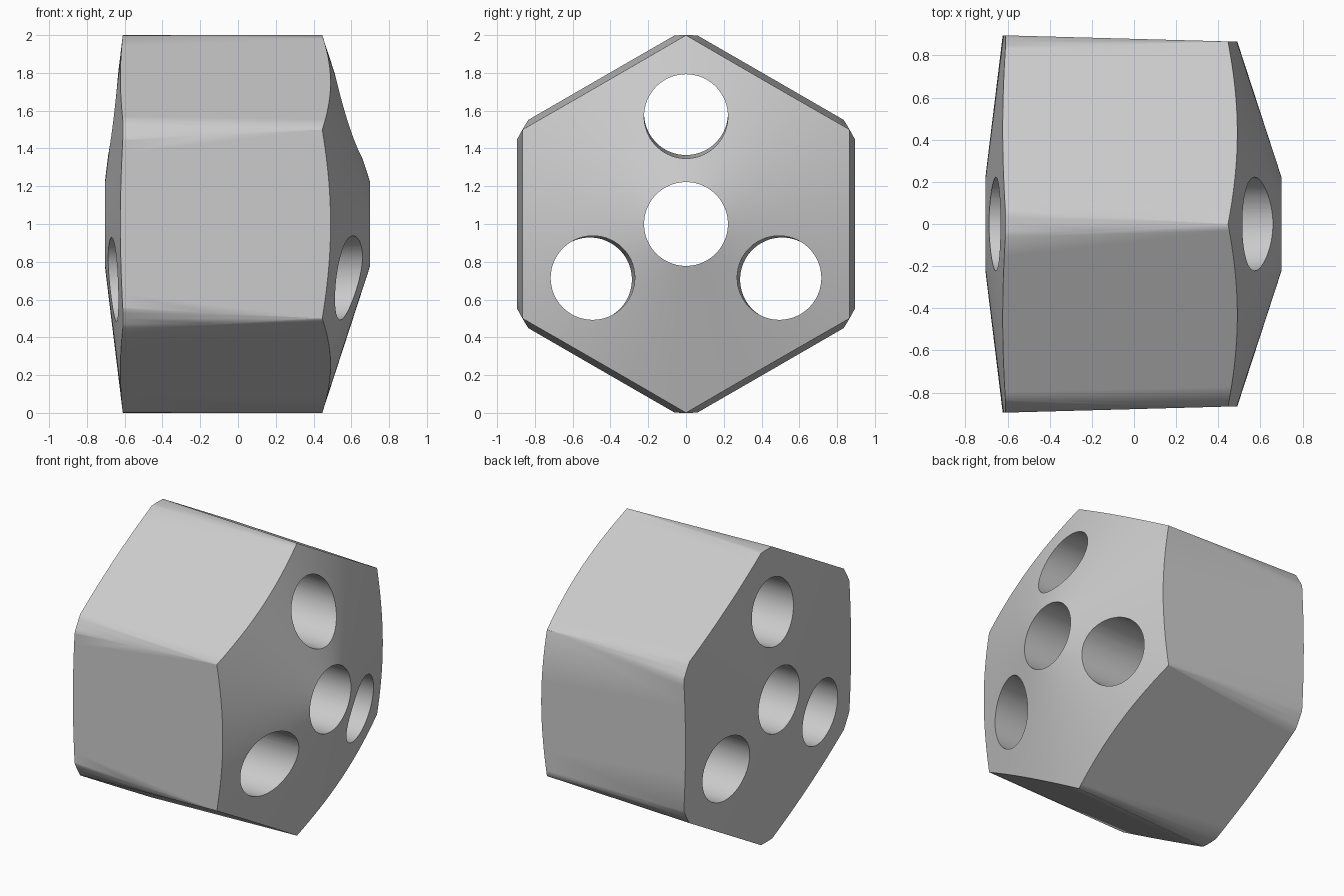
import bpy, bmesh, math
from mathutils import Vector, Matrix

cube = bpy.data.objects.get("Cube")
if cube:
    bpy.data.objects.remove(cube, do_unlink=True)

CENTRE = Vector((0, 0, 1))
SEGMENTS = 192
HOLE_RADIUS = 0.222

steel = bpy.data.materials.new("plain_grey")
steel.use_nodes = True
grey = (0.6, 0.6, 0.6, 1)
steel.diffuse_color = grey
steel.node_tree.nodes["Principled BSDF"].inputs["Base Color"].default_value = grey


def make_object(name, bm):
    bmesh.ops.recalc_face_normals(bm, faces=bm.faces)
    mesh = bpy.data.meshes.new(name)
    bm.to_mesh(mesh)
    bm.free()
    mesh.materials.append(steel)
    obj = bpy.data.objects.new(name, mesh)
    bpy.context.collection.objects.link(obj)
    return obj


# Turned blank: a round bar with a shallow cone on the left-hand end, a steep one on the right
bm = bmesh.new()
profile = [(-0.732, 0), (-0.61, 1), (0.46, 1), (0.446, 1), (0.772, 0)]
profile.pop(2)
verts = [bm.verts.new((x, 0, 1 + r)) for x, r in profile]
edges = [bm.edges.new(pair) for pair in zip(verts, verts[1:])]
bmesh.ops.spin(bm, geom=verts + edges, cent=CENTRE, axis=(1, 0, 0),
               angle=math.tau, steps=SEGMENTS)
bmesh.ops.remove_doubles(bm, verts=bm.verts, dist=1e-5)

# Six slightly tapered flats
for i in range(6):
    a = i * math.pi / 3
    outward = Vector((0, math.cos(a), math.sin(a)))
    point = CENTRE + outward * 0.866 + Vector((0.446, 0, 0))
    cut = bmesh.ops.bisect_plane(bm, geom=bm.verts[:] + bm.edges[:] + bm.faces[:],
                                 plane_co=point, plane_no=outward + Vector((0.0272, 0, 0)),
                                 clear_outer=True)
    rim = [e for e in cut["geom_cut"] if isinstance(e, bmesh.types.BMEdge)]
    bmesh.ops.contextual_create(bm, geom=rim)
body = make_object("drill_head", bm)

# Bores: one straight in the middle, three leaning outwards around it
bm = bmesh.new()
directions = [None] + [math.radians(90 + 120 * i) for i in range(3)]
for a in directions:
    out = Vector((0, math.cos(a), math.sin(a))) if a is not None else Vector()
    near = CENTRE + Vector((0.58, 0, 0)) + out * 0.57
    far = CENTRE + Vector((-0.66, 0, 0)) + out * 0.587
    turn = (near - far).to_track_quat('Z', 'Y').to_matrix().to_4x4()
    bmesh.ops.create_cone(bm, cap_ends=True, segments=96, radius1=HOLE_RADIUS,
                          radius2=HOLE_RADIUS, depth=2,
                          matrix=Matrix.Translation((near + far) / 2) @ turn)
cutter = make_object("bore_cutter", bm)

boolean = body.modifiers.new("bores", 'BOOLEAN')
boolean.operation = 'DIFFERENCE'
boolean.solver = 'EXACT'
boolean.object = cutter
bpy.context.view_layer.objects.active = body
for obj in bpy.context.selected_objects:
    obj.select_set(False)
body.select_set(True)
bpy.ops.object.modifier_apply(modifier=boolean.name)
bpy.data.objects.remove(cutter, do_unlink=True)
bpy.ops.object.shade_smooth_by_angle(angle=math.radians(35))
